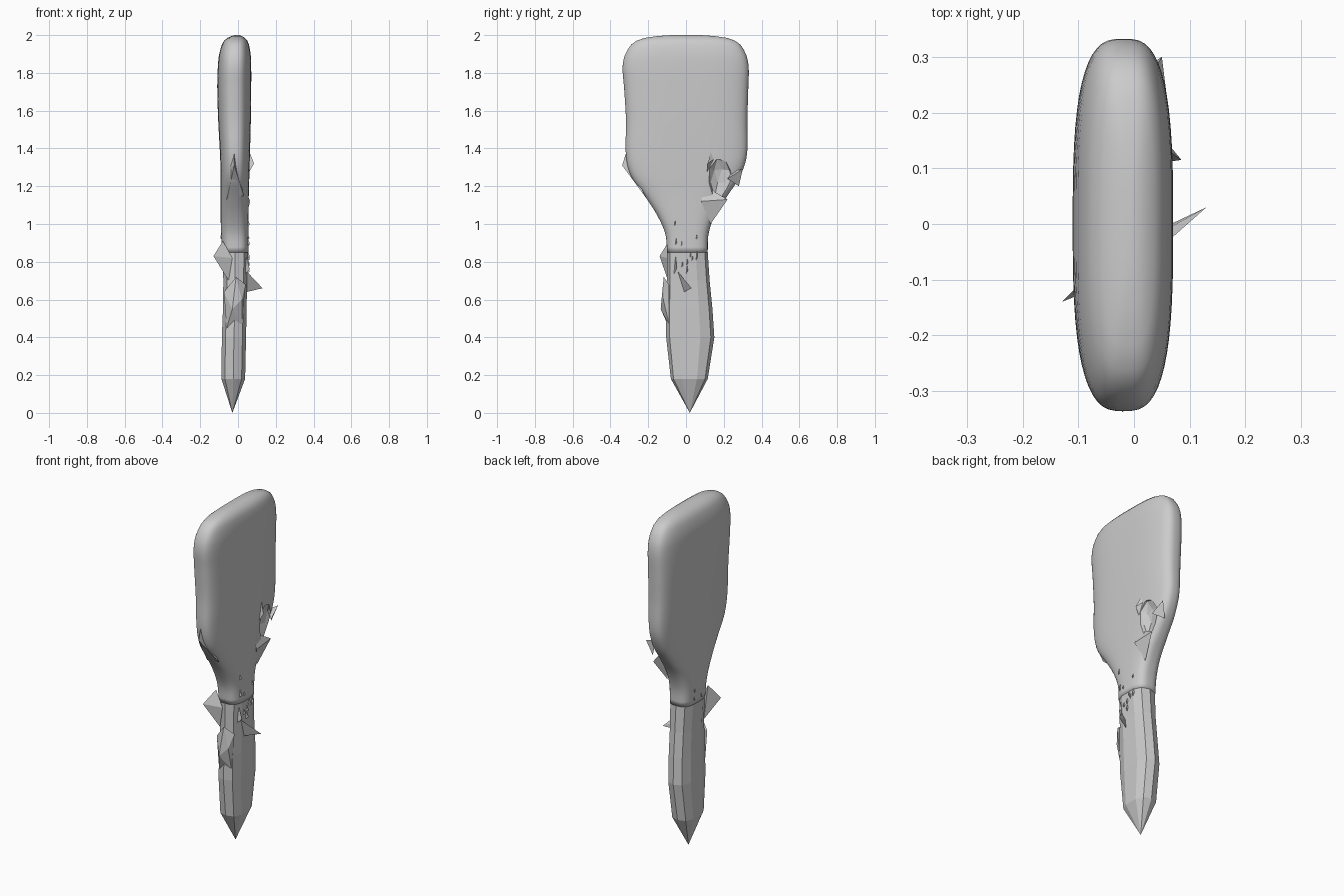
import bpy, bmesh, math, random
from mathutils import Vector

if "Cube" in bpy.data.objects:
    bpy.data.objects.remove(bpy.data.objects["Cube"])

random.seed(4)


def finish(name, bm, smooth):
    bmesh.ops.recalc_face_normals(bm, faces=bm.faces)
    me = bpy.data.meshes.new(name)
    bm.to_mesh(me)
    bm.free()
    ob = bpy.data.objects.new(name, me)
    bpy.context.collection.objects.link(ob)
    for p in me.polygons:
        p.use_smooth = smooth
    return ob


def interp(rows, z):
    # smooth (Catmull-Rom style) reading of the outline at height z
    for i in range(len(rows) - 1):
        a, b = rows[i], rows[i + 1]
        if z <= b[0] + 1e-6:
            p, n = rows[max(i - 1, 0)], rows[min(i + 2, len(rows) - 1)]
            h = b[0] - a[0]
            t = (z - a[0]) / h
            out = []
            for k in range(1, 5):
                ma = (b[k] - p[k]) / (b[0] - p[0]) * h
                mb = (n[k] - a[k]) / (n[0] - a[0]) * h
                out.append((2*t**3 - 3*t*t + 1) * a[k] + (t**3 - 2*t*t + t) * ma
                           + (3*t*t - 2*t**3) * b[k] + (t**3 - t*t) * mb)
            return out
    return rows[-1][1:]


def loft(name, sections, segs, power, smooth, tip=None):
    bm = bmesh.new()
    rings = []
    for z, x0, x1, y0, y1 in sections:
        ring = []
        for i in range(segs):
            t = 2 * math.pi * (i + 0.5) / segs
            c, s = math.cos(t), math.sin(t)
            u = math.copysign(abs(c) ** (2 / power), c)
            v = math.copysign(abs(s) ** (2 / power), s)
            ring.append(bm.verts.new(((x0 + x1) / 2 + u * (x1 - x0) / 2,
                                      (y0 + y1) / 2 + v * (y1 - y0) / 2, z)))
        rings.append(ring)
    for a, b in zip(rings, rings[1:]):
        for i in range(segs):
            j = (i + 1) % segs
            bm.faces.new((a[i], a[j], b[j], b[i]))
    bm.faces.new(rings[-1])
    if tip:
        v = bm.verts.new(tip)
        for i in range(segs):
            bm.faces.new((v, rings[0][(i + 1) % segs], rings[0][i]))
    else:
        bm.faces.new(rings[0])
    return finish(name, bm, smooth)


def shard(name, pts):
    bm = bmesh.new()
    for p in pts:
        bm.verts.new(p)
    bmesh.ops.convex_hull(bm, input=bm.verts)
    return finish(name, bm, False)


# Rounded blade: z, x min, x max, y min, y max
blade_rows = [
    (0.85, -.085, .055, -.10, .115), (0.95, -.09, .055, -.11, .12),
    (1.05, -.092, .056, -.155, .155), (1.15, -.092, .057, -.22, .22),
    (1.25, -.092, .06, -.29, .285), (1.36, -.095, .063, -.318, .322),
    (1.55, -.105, .068, -.318, .325), (1.72, -.11, .07, -.328, .33),
    (1.83, -.107, .07, -.336, .332), (1.90, -.10, .067, -.322, .318),
    (1.95, -.085, .058, -.29, .288)]
heights = [0.85 + 1.1 * i / 40 for i in range(41)]
sections = [(z, *interp(blade_rows, z)) for z in heights]
sections += [(1.97, -.074, .05, -.262, .26), (1.985, -.057, .037, -.22, .22),
             (1.995, -.035, .02, -.15, .15), (2.0, -.015, .005, -.08, .08)]
blade = loft("blade", sections, 56, 3.0, True)

# Faceted handle with a pointed foot
loft("handle", [
    (0.18, -.09, .04, -.08, .115), (0.40, -.088, .045, -.105, .15),
    (0.55, -.082, .048, -.105, .14), (0.70, -.08, .05, -.10, .125),
    (0.85, -.085, .055, -.10, .115), (0.93, -.086, .053, -.105, .115)],
    10, 2.7, False, tip=(-.03, .02, 0))

# Torn notch in the blade shoulder, cut by a jagged lump
bm = bmesh.new()
bmesh.ops.create_icosphere(bm, subdivisions=2, radius=1)
for v in bm.verts:
    k = random.uniform(0.75, 1.1)
    v.co = Vector((v.co.x * .06 * k + .075, v.co.y * .075 * k + .19,
                   v.co.z * .14 * k + 1.22))
cutter = finish("notch_cutter", bm, False)
cutter.hide_render = True
cutter.hide_viewport = True
mod = blade.modifiers.new("notch", 'BOOLEAN')
mod.object = cutter
mod.solver = 'EXACT'

# Large splinters and flaps
splinters = {
    "right_spike": [(.13, .03, .66), (.045, -.045, .75), (.045, -.01, .64), (.04, -.02, .70)],
    "left_spike": [(-.13, -.14, .83), (-.08, -.09, .91), (-.05, -.095, .70), (-.03, -.10, .82)],
    "notch_upper_splinter": [(.085, .115, 1.32), (.05, .14, 1.41), (.05, .11, 1.26), (.04, .17, 1.36)],
    "notch_edge_splinter": [(.05, .30, 1.29), (.02, .25, 1.28), (.06, .22, 1.24), (.02, .28, 1.20)],
    "notch_lower_splinter": [(.065, .08, 1.12), (.03, .13, 1.0), (.06, .22, 1.13), (.03, .10, 1.2)],
    "shoulder_flap": [(-.02, -.338, 1.31), (-.02, -.31, 1.40), (-.06, -.20, 1.13),
                      (.03, -.22, 1.15), (-.05, -.29, 1.30)],
    "front_lump": [(-.03, -.134, .55), (-.075, -.09, .64), (.04, -.09, .68), (-.01, -.118, .72),
                   (.02, -.09, .47), (-.06, -.09, .45), (.02, -.12, .60)],
}
for name, pts in splinters.items():
    shard(name, pts)

# Thin slivers peeling around the neck
for i in range(14):
    z = random.uniform(.72, .98)
    y = random.uniform(-.09, .06)
    h = random.uniform(.06, .13)
    side = -1 if i % 4 == 3 else 1
    x = .05 if side > 0 else -.082
    shard("neck_sliver", [(x - .01 * side, y - .008, z), (x - .01 * side, y + .008, z + h * .4),
                          (x + .012 * side, y + .004, z + h * .2), (x - .01 * side, y, z + h)])
